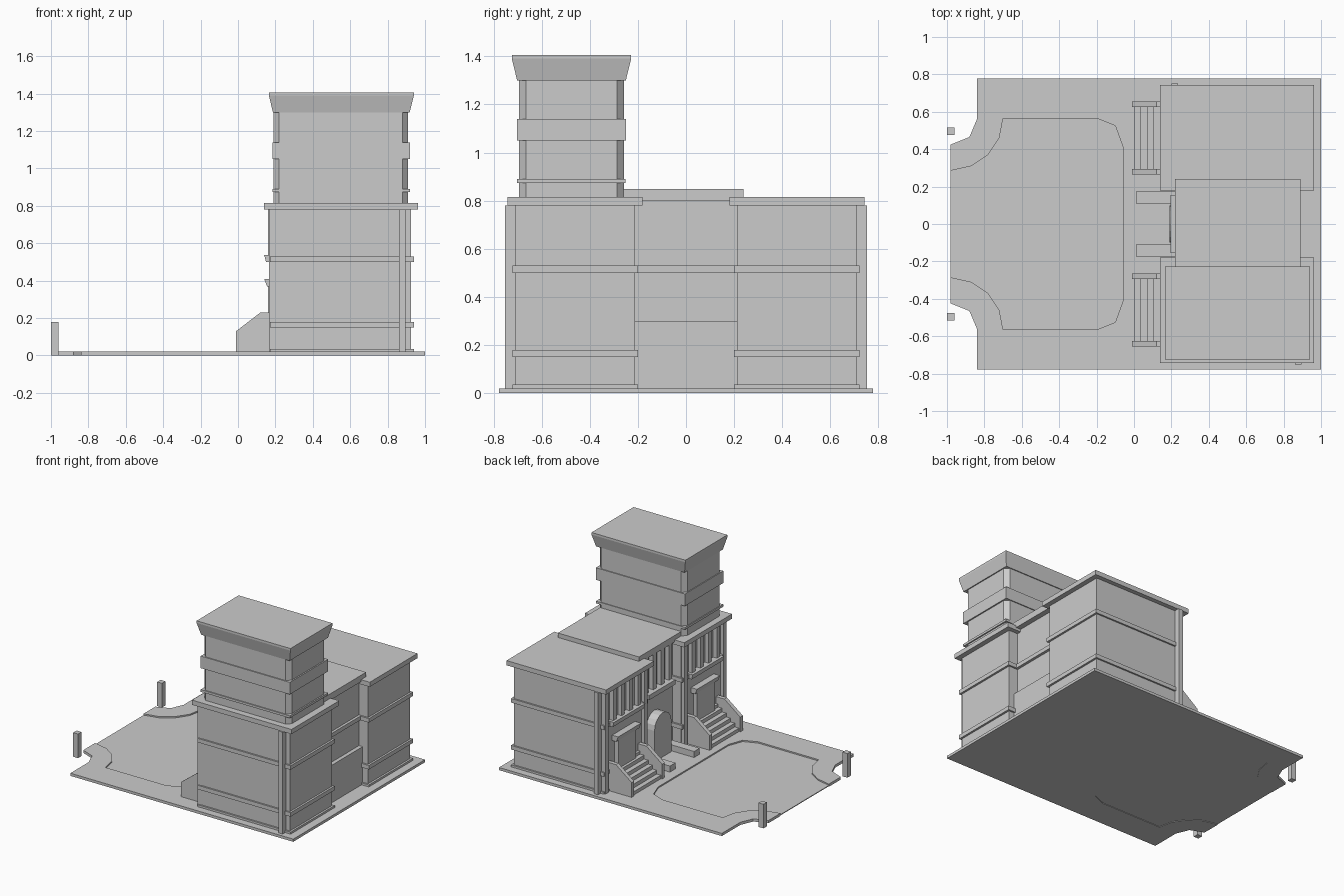
import bpy, bmesh, math


def prism(name, pts, a, b, axis='z'):
    """Extrude a 2D outline between a and b along an axis."""
    bm = bmesh.new()
    place = {'z': lambda u, v, w: (u, v, w),
             'y': lambda u, v, w: (u, w, v),
             'x': lambda u, v, w: (w, u, v)}[axis]
    low = [bm.verts.new(place(u, v, a)) for u, v in pts]
    top = [bm.verts.new(place(u, v, b)) for u, v in pts]
    bm.faces.new(low)
    bm.faces.new(top)
    n = len(pts)
    for i in range(n):
        j = (i + 1) % n
        bm.faces.new((low[i], low[j], top[j], top[i]))
    bmesh.ops.recalc_face_normals(bm, faces=bm.faces)
    me = bpy.data.meshes.new(name)
    bm.to_mesh(me)
    bm.free()
    ob = bpy.data.objects.new(name, me)
    bpy.context.collection.objects.link(ob)
    return ob


def box(name, x0, x1, y0, y1, z0, z1):
    y0, y1 = min(y0, y1), max(y0, y1)
    return prism(name, [(x0, y0), (x1, y0), (x1, y1), (x0, y1)], z0, z1)


# Forecourt: paving wraps around a lower road surface
kerb = [(-0.98, 0.285), (-0.87, 0.31), (-0.78, 0.37), (-0.72, 0.46), (-0.70, 0.565),
        (-0.20, 0.565), (-0.10, 0.525), (-0.06, 0.415)]
edge = [(1, 0.777), (-0.84, 0.777), (-0.84, 0.56), (-0.88, 0.465), (-0.98, 0.425)]
flip = lambda pts: [(x, -y) for x, y in reversed(pts)]
prism("paving", edge + kerb + flip(kerb) + flip(edge), 0, 0.02)
prism("road", kerb + flip(kerb), 0.004, 0.01)

for s in (1, -1):
    side = "back" if s > 0 else "front"
    box(side + "_gate_post", -1, -0.96, s * 0.475, s * 0.515, 0, 0.18)

    # Wing body, bands and cornice
    box(side + "_wing", 0.19, 0.925, s * 0.213, s * 0.71, 0.01, 0.79)
    for i, (z0, z1) in enumerate([(0.02, 0.035), (0.15, 0.18), (0.50, 0.53)]):
        box(f"{side}_wing_band_{i}", 0.172, 0.94, s * 0.20, s * 0.722, z0, z1)
    box(side + "_wing_cornice", 0.14, 0.962, s * 0.18, s * 0.743, 0.78, 0.815)
    px = 0.20 if s > 0 else 0.86
    box(side + "_side_pipe_column", px, px + 0.035, s * 0.70, s * 0.752, 0.02, 0.78)

    # Entrance facade: corner pilasters, upper window piers, sill
    for y in (0.235, 0.695):
        box(side + "_corner_pilaster", 0.165, 0.20, s * (y - 0.018), s * (y + 0.018), 0.02, 0.78)
    for y in (0.32, 0.417, 0.513, 0.61):
        box(side + "_window_pier", 0.16, 0.20, s * (y - 0.018), s * (y + 0.018), 0.53, 0.78)
    prism(side + "_window_sill", [(0.19, 0.50), (0.15, 0.50), (0.14, 0.537), (0.19, 0.537)],
          *sorted((s * 0.28, s * 0.65)), 'y')

    # Doorway with tapered lintel
    box(side + "_doorway", 0.16, 0.20, s * 0.36, s * 0.57, 0.02, 0.375)
    prism(side + "_door_lintel", [(0.19, 0.37), (0.155, 0.37), (0.14, 0.41), (0.19, 0.41)],
          *sorted((s * 0.33, s * 0.60)), 'y')

    # Steps between sloping cheek walls
    for y in (0.28, 0.64):
        prism(side + "_stair_cheek", [(-0.01, 0.01), (-0.01, 0.13), (0.12, 0.23), (0.19, 0.23), (0.19, 0.01)],
              *sorted((s * (y - 0.015), s * (y + 0.015))), 'y')
    stair = [(0.19, 0.01), (0.0, 0.01)]
    for i in range(5):
        z = 0.045 + 0.028 * i
        x = 0.035 * i
        stair += [(x, z), (x + 0.035 if i < 4 else 0.19, z)]
    prism(side + "_stairs", stair, *sorted((s * 0.29, s * 0.63)), 'y')

    # Low walls beside the central door
    box(side + "_low_wall", 0.01, 0.26, s * 0.11, s * 0.175, 0.01, 0.065)

# Centre block
box("centre_block", 0.26, 0.85, -0.215, 0.215, 0.01, 0.82)
box("centre_rear_base", 0.80, 0.88, -0.214, 0.214, 0.01, 0.30)
box("centre_roof", 0.22, 0.89, -0.26, 0.24, 0.80, 0.848)
box("centre_rear_band", 0.80, 0.87, -0.213, 0.213, 0.50, 0.53)
box("centre_front_sill", 0.195, 0.27, -0.155, 0.155, 0.50, 0.535)
for y in (-0.14, -0.047, 0.047, 0.14):
    box("centre_window_pier", 0.225, 0.27, y - 0.018, y + 0.018, 0.53, 0.81)

# Arched central entrance
arch = [(-0.1, 0.01)] + [(-0.1 * math.cos(math.pi * i / 8), 0.25 + 0.1 * math.sin(math.pi * i / 8))
                         for i in range(9)] + [(0.1, 0.01)]
prism("arched_entrance", arch, 0.19, 0.27, 'x')

# Tower with chamfered corners
x0, x1, y0, y1, c = 0.19, 0.91, -0.695, -0.257, 0.03
prism("tower", [(x0 + c, y0), (x1 - c, y0), (x1, y0 + c), (x1, y1 - c),
                (x1 - c, y1), (x0 + c, y1), (x0, y1 - c), (x0, y0 + c)], 0.80, 1.31)
box("tower_low_band", 0.184, 0.92, -0.703, -0.252, 0.873, 0.89)
box("tower_mid_band", 0.184, 0.92, -0.703, -0.250, 1.05, 1.14)

# Flared tower top
crown = box("tower_crown", 0.165, 0.94, -0.724, -0.228, 1.30, 1.39)
for v in crown.data.vertices:
    if v.co.z < 1.35:
        v.co.x += 0.022 if v.co.x < 0.5 else -0.022
        v.co.y += 0.022 if v.co.y < -0.5 else -0.022
box("tower_roof", 0.165, 0.94, -0.724, -0.228, 1.39, 1.406)
